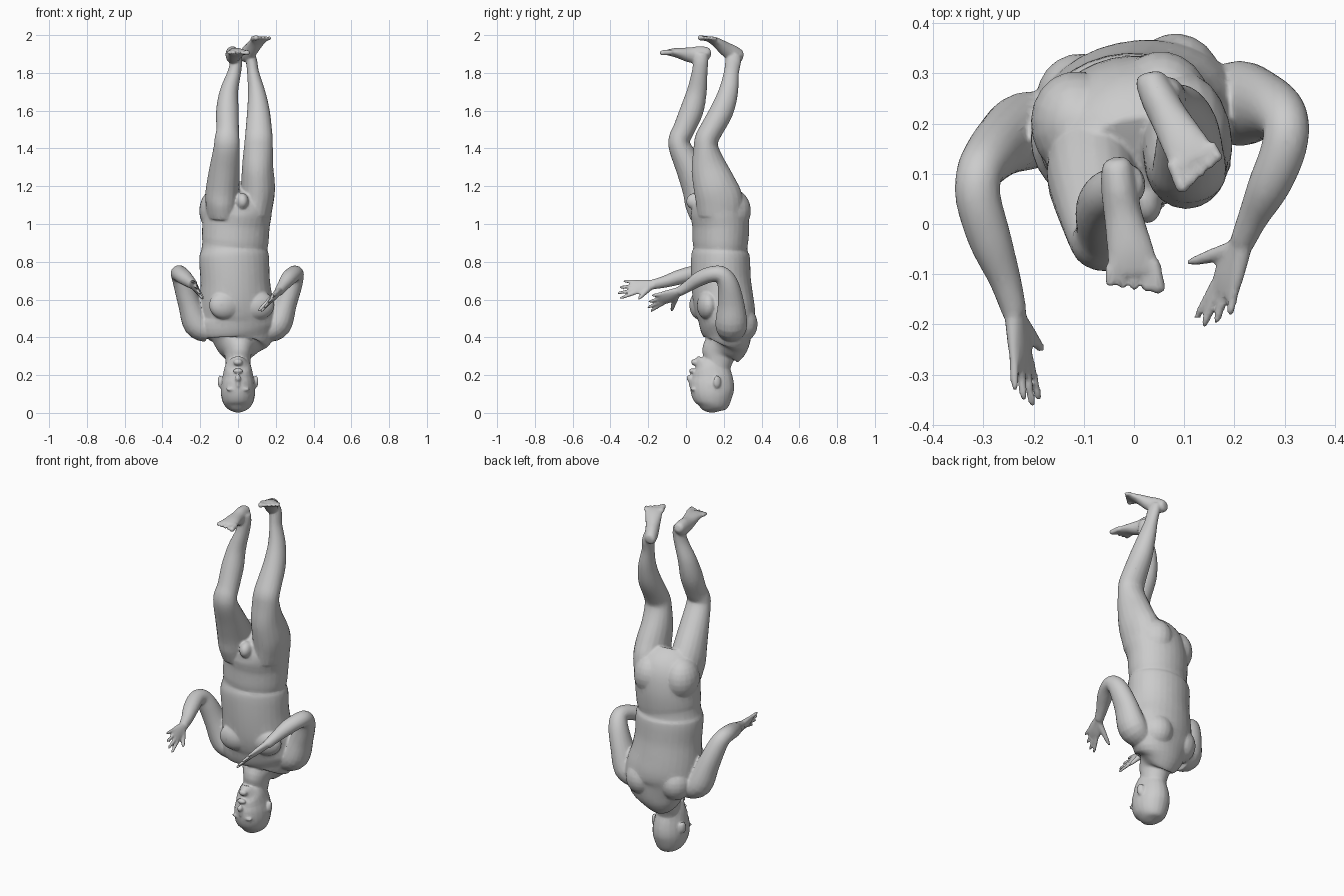
import bpy, bmesh, math
from mathutils import Vector, Matrix

bm = bmesh.new()   # every body part is collected here, then fused into one skin


def catmull(p0, p1, p2, p3, t):
    return [0.5 * (2 * b + (c - a) * t + (2 * a - 5 * b + 4 * c - d) * t * t
                   + (3 * b - a - 3 * c + d) * t ** 3) for a, b, c, d in zip(p0, p1, p2, p3)]


def loft(rings, u=(1, 0, 0), sides=20, steps=4):
    """Smooth tube through rings (x, y, z, half_width, half_depth); u is the width direction."""
    n = len(rings)
    path = []
    for i in range(n - 1):
        ctrl = [rings[max(0, min(n - 1, i + k))] for k in (-1, 0, 1, 2)]
        path += [catmull(*ctrl, s / steps) for s in range(steps)]
    path.append(list(rings[-1]))
    pts = [Vector(p[:3]) for p in path]
    loops = []
    for i, p in enumerate(path):
        t = (pts[min(i + 1, len(pts) - 1)] - pts[max(i - 1, 0)]).normalized()
        a = Vector(u)
        a = (a - t * a.dot(t)).normalized()
        b = t.cross(a)
        loops.append([bm.verts.new(pts[i] + a * p[3] * math.cos(w) + b * p[4] * math.sin(w))
                      for w in (2 * math.pi * k / sides for k in range(sides))])
    for l0, l1 in zip(loops, loops[1:]):
        for k in range(sides):
            j = (k + 1) % sides
            bm.faces.new((l0[k], l0[j], l1[j], l1[k]))
    bm.faces.new(loops[0][::-1])
    bm.faces.new(loops[-1])


def blob(loc, size, yaw=0):
    m = Matrix.Translation(loc) @ Matrix.Rotation(yaw, 4, 'Z') @ Matrix.Diagonal((*size, 1))
    bmesh.ops.create_uvsphere(bm, u_segments=20, v_segments=12, radius=1, matrix=m)


def digit(a, b, r0, r1):
    """Finger or toe with a rounded tip."""
    a, b = Vector(a), Vector(b)
    rs = [(0, r0), (0.5, (r0 + r1) / 2), (0.88, r1), (1, r1 * 0.45)]
    loft([(*a.lerp(b, t), r, r) for t, r in rs], u=(0.8, 0.1, 0.55), sides=10, steps=3)


def hand(wrist, knuckle, w, thumb):
    """w points across the palm towards the thumb."""
    wrist, knuckle, w = Vector(wrist), Vector(knuckle), Vector(w).normalized()
    d = (knuckle - wrist).normalized()
    rings = [(0, .024, .021), (.35, .034, .019), (.75, .042, .016), (1.05, .038, .011)]
    loft([(*wrist.lerp(knuckle, t), a, b) for t, a, b in rings], u=w)
    for off, length in ((-.033, .07), (-.011, .09), (.011, .1), (.032, .085)):
        base = knuckle + w * off - d * .012
        digit(base, base + d * length + w * off * .55, .0105, .008)
    digit(wrist.lerp(knuckle, .2) + w * .012, thumb, .019, .0095)


def foot(rings, u, toe_dir, medial):
    loft(rings, u=u)
    ball, half = Vector(rings[-1][:3]), rings[-1][3]
    u, toe_dir = Vector(u).normalized(), Vector(toe_dir).normalized()
    for k in range(5):
        off = medial * half * (.78 - .41 * k)
        base = ball + u * off - toe_dir * .02
        digit(base, base + toe_dir * (.064 - .006 * k) + u * off * .12,
              .015 if k == 0 else .0115, .014 if k == 0 else .0095)


YAW = math.radians(13)
U = (math.cos(YAW), math.sin(YAW), 0)

# head
loft([(0, .14, .002, .012, .014), (0, .14, .018, .05, .06), (0, .143, .05, .078, .09),
      (0, .14, .1, .091, .112), (0, .138, .15, .09, .116), (0, .133, .2, .08, .107),
      (0, .115, .25, .068, .085), (0, .095, .28, .046, .05), (0, .095, .29, .03, .03)])
blob((0, .022, .183), (.016, .02, .018))             # nose tip
blob((0, .03, .16), (.011, .017, .034))              # nose bridge
blob((0, .032, .222), (.027, .016, .014))            # lips
blob((0, .047, .268), (.025, .02, .018))             # chin
for s in (-1, 1):
    blob((s * .094, .165, .165), (.012, .022, .034), s * .4)   # ear
    blob((s * .035, .038, .125), (.03, .014, .009))            # brow

# neck and torso
loft([(0, .16, .2, .06, .065), (0, .17, .27, .066, .075), (0, .18, .32, .075, .1),
      (0, .212, .36, .128, .112), (.005, .222, .40, .185, .118), (0, .216, .46, .215, .138),
      (0, .213, .52, .205, .152), (-.01, .197, .6, .195, .158), (-.015, .186, .7, .185, .156),
      (-.02, .183, .8, .187, .155), (-.02, .181, .84, .184, .151), (-.02, .182, .87, .173, .141),
      (-.015, .182, .91, .178, .146), (-.01, .184, 1.0, .18, .15), (0, .172, 1.08, .182, .15),
      (.002, .152, 1.14, .172, .13), (.005, .13, 1.19, .13, .09)], u=U, sides=32)
for s in (-1, 1):
    blob((s * .085 - .025, .215 + s * .02, 1.07), (.095, .11, .12), YAW)       # buttock
    blob((s * .09 + .02, .09 + s * .02, .57), (.085, .05, .075), YAW)          # chest
    blob((s * .095 - .01, .265 + s * .02, .47), (.09, .095, .1), YAW)          # shoulder blade
blob((.02, .05, 1.12), (.035, .05, .045), YAW)       # groin

# legs, hip to ankle
loft([(-.08, .13, 1.05, .085, .11), (-.084, .105, 1.13, .09, .115), (-.08, .075, 1.2, .088, .1),
      (-.07, .022, 1.3, .08, .078), (-.06, -.03, 1.4, .07, .06), (-.058, -.035, 1.45, .066, .057),
      (-.055, -.012, 1.5, .06, .058), (-.056, .03, 1.6, .06, .062), (-.048, .057, 1.7, .049, .053),
      (-.02, .072, 1.8, .036, .042), (-.01, .078, 1.86, .033, .04), (-.015, .08, 1.9, .033, .04)])
loft([(.09, .18, 1.05, .085, .12), (.1, .175, 1.13, .09, .125), (.106, .153, 1.2, .09, .115),
      (.104, .122, 1.3, .083, .095), (.108, .106, 1.4, .077, .067), (.11, .11, 1.45, .074, .063),
      (.11, .135, 1.5, .07, .062), (.108, .19, 1.6, .06, .062), (.098, .224, 1.7, .046, .052),
      (.08, .24, 1.8, .032, .04), (.072, .25, 1.86, .03, .042), (.062, .255, 1.895, .03, .038)])

# feet, heel to ball
foot([(-.036, .13, 1.912, .018, .016), (-.034, .115, 1.908, .03, .032), (-.03, .075, 1.896, .036, .046),
      (-.022, .02, 1.895, .038, .04), (-.008, -.05, 1.907, .046, .026), (0, -.1, 1.908, .052, .015)],
     (1, .12, 0), (.14, -1, -.06), 1)
foot([(.028, .3, 1.885, .018, .016), (.032, .288, 1.888, .03, .032), (.05, .25, 1.903, .036, .042),
      (.07, .212, 1.925, .038, .038), (.1, .16, 1.963, .045, .024), (.121, .122, 1.982, .05, .014)],
     (.9, .45, 0), (.42, -.88, .12), -1)

# arms, shoulder to wrist
loft([(-.15, .19, .43, .06, .07), (-.215, .185, .47, .074, .078), (-.258, .162, .58, .06, .066),
      (-.29, .13, .68, .052, .054), (-.308, .1, .728, .046, .046), (-.31, .05, .738, .045, .043),
      (-.287, -.03, .72, .043, .04), (-.257, -.11, .695, .032, .032), (-.238, -.175, .68, .025, .026)])
loft([(.15, .24, .43, .06, .07), (.21, .24, .47, .074, .085), (.252, .238, .58, .06, .07),
      (.288, .222, .68, .053, .056), (.303, .19, .73, .046, .046), (.295, .14, .735, .045, .042),
      (.268, .075, .712, .042, .04), (.238, .015, .673, .031, .031), (.216, -.035, .642, .025, .026)])

# hands
hand((-.238, -.17, .68), (-.222, -.278, .662), (.45, -.05, -.88), (-.182, -.252, .602))
hand((.217, -.03, .645), (.178, -.13, .602), (-.6, .05, -.75), (.106, -.078, .538))

bmesh.ops.recalc_face_normals(bm, faces=bm.faces)
mesh = bpy.data.meshes.new("body")
bm.to_mesh(mesh)
bm.free()
body = bpy.data.objects.new("body", mesh)
bpy.context.collection.objects.link(body)

# fuse the parts into one smooth skin with moderate facets
fuse = body.modifiers.new("fuse", 'REMESH')
fuse.mode = 'VOXEL'
fuse.voxel_size = .006
fuse.use_smooth_shade = True
relax = body.modifiers.new("relax", 'SMOOTH')
relax.factor = .5
relax.iterations = 5
thin = body.modifiers.new("thin", 'DECIMATE')
thin.ratio = .2
